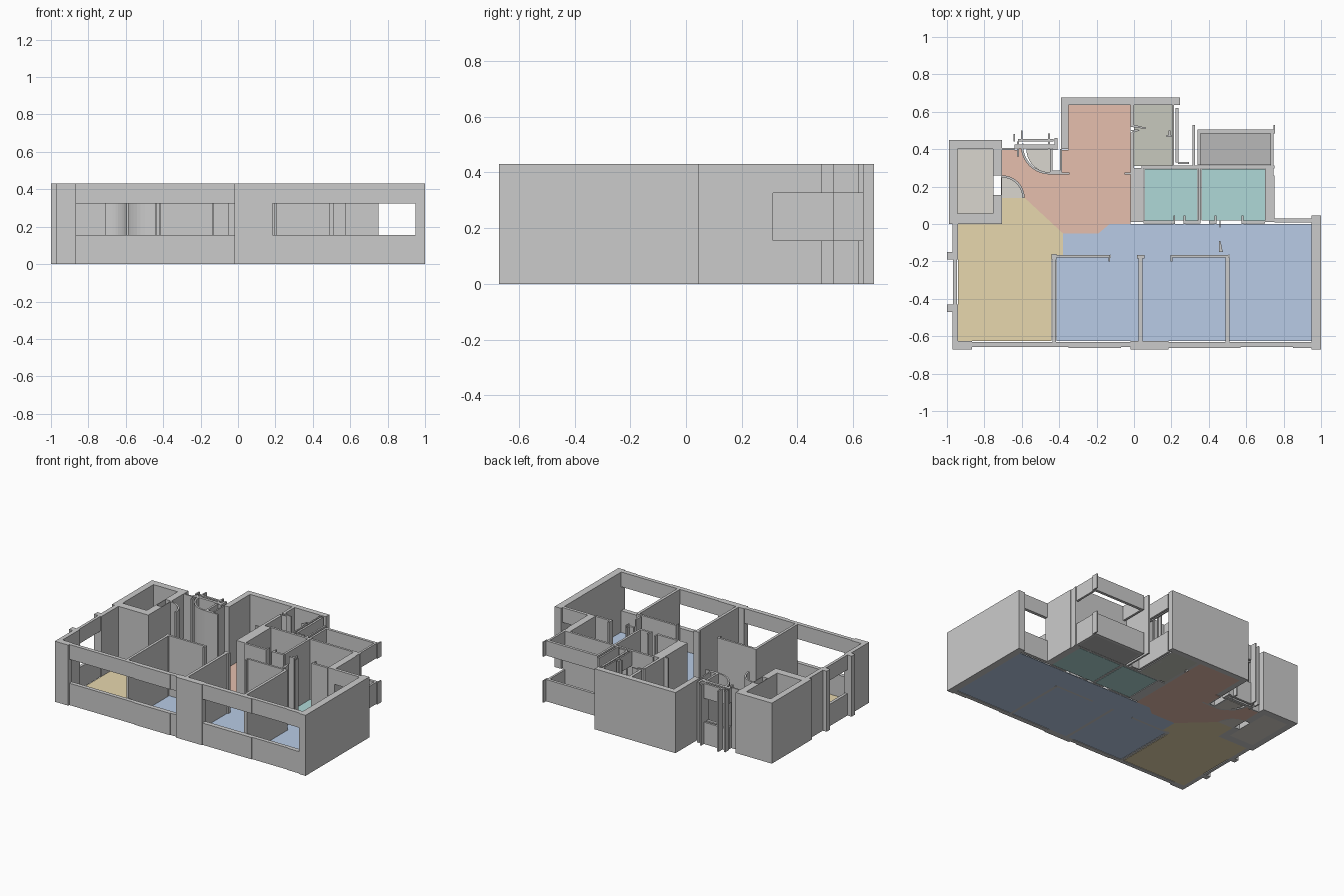
import bpy, bmesh, math

H = 0.43                 # wall height
SILL, HEAD = 0.155, 0.325  # window opening
FLOOR = 0.004
FULL = [(0, H)]
BAND = [(0, SILL), (HEAD, H)]


def prism(bm, pts, z0, z1):
    low = [bm.verts.new((x, y, z0)) for x, y in pts]
    high = [bm.verts.new((x, y, z1)) for x, y in pts]
    bm.faces.new(low[::-1])
    bm.faces.new(high)
    n = len(pts)
    for i in range(n):
        j = (i + 1) % n
        bm.faces.new((low[i], low[j], high[j], high[i]))


def build(name, outlines, levels, color=None):
    bm = bmesh.new()
    for pts in outlines:
        for z0, z1 in levels:
            prism(bm, pts, z0, z1)
    bmesh.ops.recalc_face_normals(bm, faces=bm.faces)
    mesh = bpy.data.meshes.new(name)
    bm.to_mesh(mesh)
    bm.free()
    ob = bpy.data.objects.new(name, mesh)
    bpy.context.collection.objects.link(ob)
    if color:
        mat = bpy.data.materials.new(name + "_paint")
        mat.diffuse_color = (*color, 1)
        mesh.materials.append(mat)
    return ob


def rect(x0, x1, y0, y1):
    return [(x0, y0), (x1, y0), (x1, y1), (x0, y1)]


def walls(name, rects, levels=FULL):
    return build(name, [rect(*r) for r in rects], levels)


def floor(name, outlines, color):
    return build(name, outlines, [(0, FLOOR)], color)


def arc(cx, cy, r, a0, a1, n=10):
    return [(cx + r * math.cos(math.radians(a0 + (a1 - a0) * i / n)),
             cy + r * math.sin(math.radians(a0 + (a1 - a0) * i / n))) for i in range(n + 1)]


# Coloured room floors
BLUE, TEAL, TAN = (.48, .60, .79), (.43, .69, .68), (.70, .67, .62)
floor("living_floor", [[(-.94, -.625), (-.44, -.625), (-.44, -.165), (-.38, -.165), (-.38, -.05),
                        (-.585, .14), (-.705, .14), (-.705, 0), (-.94, 0)]], (.80, .68, .42))
floor("bedroom_floors", [rect(-.415, .025, -.625, -.18), rect(.045, .49, -.625, -.18)], BLUE)
floor("corridor_floor", [[(-.38, -.165), (.51, -.165), (.51, -.625), (.95, -.625), (.95, 0),
                          (-.13, 0), (-.19, -.05), (-.38, -.05)],
                         rect(-.125, .025, -.18, -.165), rect(.045, .2, -.18, -.165)], BLUE)
floor("hall_floor", [[(-.38, -.05), (-.19, -.05), (-.13, 0), (-.02, 0), (-.02, .635), (-.35, .635),
                      (-.35, .395), (-.385, .395), (-.385, .27), (-.45, .27)]
                     + arc(-.45, .42, .15, 270, 180) + [(-.62, .395), (-.705, .395), (-.705, .26)]
                     + arc(-.705, .14, .12, 90, 0)], (.79, .52, .42))
floor("bathroom_floors", [rect(.055, .34, .02, .295), rect(.36, .70, .02, .295)], TEAL)
floor("kitchen_floor", [rect(0, .205, .31, .635)], (.57, .58, .51))
floor("balcony_floor", [rect(.355, .73, .315, .485)], (.48, .48, .48))
floor("shaft_floor", [rect(-.945, -.755, .055, .40)], TAN)
floor("door_swing_floors", [[(-.705, .14)] + arc(-.705, .14, .115, 0, 90),
                            [(-.45, .40)] + arc(-.45, .40, .125, 180, 270)], TAN)

# Front facade: solid piers with sill and lintel bands between
walls("front_piers", [(-.97, -.865, -.67, -.625), (-.02, .185, -.67, -.625)])
walls("front_window_bands", [(-.865, -.02, -.658, -.63), (.185, .95, -.658, -.63)], BAND)
walls("front_sash_rails", [(-.35, -.07, -.663, -.658), (.185, .57, -.663, -.658),
                           (.85, .95, -.663, -.658)], BAND)
walls("right_wall", [(.95, 1.0, -.67, .045)])

# Left facade
walls("left_piers", [(-.97, -.94, -.625, -.43), (-1.0, -.97, -.47, -.43),
                     (-.97, -.94, -.19, 0), (-1.0, -.97, -.19, -.15)])
walls("left_window_bands", [(-.967, -.947, -.43, -.19)], BAND)

# Stair and lift shaft at the back left
walls("shaft_walls", [(-.99, -.705, 0, .055), (-.99, -.945, .055, .45), (-.945, -.705, .40, .45),
                      (-.755, -.705, .055, .155), (-.755, -.705, .26, .40)])
walls("shaft_door", [(-.755, -.75, .155, .26), (-.71, -.705, .155, .26)])

# Entry doors, with curved swing screens
build("curved_screens", [arc(-.705, .14, .12, 0, 90) + arc(-.705, .14, .108, 90, 0),
                         arc(-.45, .42, .155, 180, 270) + arc(-.45, .42, .143, 270, 180)], FULL)
walls("entry_walls", [(-.705, -.64, .395, .405), (-.45, -.345, .265, .275), (-.395, -.385, .275, .40),
                      (-.45, -.435, .275, .40), (-.435, -.395, .275, .285), (-.435, -.41, .395, .405)])
walls("entry_window_bands", [(-.64, -.41, .405, .425), (-.62, -.43, .44, .455)], BAND)
walls("entry_posts", [(-.645, -.635, .44, .48), (-.605, -.595, .45, .50), (-.625, -.615, .36, .44),
                      (-.60, -.59, .37, .43), (-.46, -.45, .40, .485), (-.425, -.41, .405, .46)])

# Hall and kitchen outer walls
walls("hall_walls", [(-.39, -.35, .40, .675), (-.35, .245, .635, .675), (-.02, 0, .53, .635),
                     (-.02, 0, .30, .49), (-.02, .05, .01, .30), (-.05, -.02, .265, .275)])
build("kitchen_door_leaf", [[(0, .53), (-.02, .53), (-.02, .52), (.06, .508), (.065, .515)],
                            [(0, .49), (.03, .50), (.02, .507), (-.02, .50)]], FULL)
walls("kitchen_window_bands", [(.205, .215, .31, .635), (.222, .237, .33, .62)], BAND)
walls("kitchen_posts", [(.205, .215, .44, .45), (.175, .2, .465, .475), (.185, .195, .47, .50),
                        (.235, .295, .32, .332)])

# Balcony
walls("balcony_screen", [(.313, .325, .31, .53)])
walls("balcony_bands", [(.34, .745, .485, .505), (.73, .745, .305, .485),
                        (.34, .355, .315, .485), (.747, .755, .485, .53)], BAND)

# Bathroom block
walls("bathroom_walls", [(.04, .75, .297, .313), (.342, .358, .02, .297),
                         (.70, .75, .01, .26), (.70, .745, .26, .297)])
walls("bathroom_front_walls", [(.05, .22, .002, .018), (.265, .355, .002, .018),
                               (.40, .44, .002, .018), (.58, .70, .002, .018)])
walls("bathroom_door_jambs", [(x, x + .01, .0, .045) for x in (.21, .265, .43, .575)])
walls("right_bedroom_back_bands", [(.75, .95, .008, .03)], BAND)

# Bedroom partitions with end posts
walls("bedroom_partitions", [(-.437, -.418, -.63, -.18), (.025, .045, -.63, -.165),
                             (.49, .51, -.63, -.18), (-.437, -.13, -.18, -.165),
                             (.2, .505, -.18, -.165)])
walls("partition_posts", [(-.137, -.127, -.2, -.165), (.195, .205, -.2, -.165),
                          (.015, .055, -.185, -.165), (-.44, -.415, -.19, -.16)])
build("open_door_leaf", [[(.455, -.09), (.462, -.09), (.475, -.15), (.455, -.15)],
                         rect(.457, .463, -.02, .02)], FULL)
